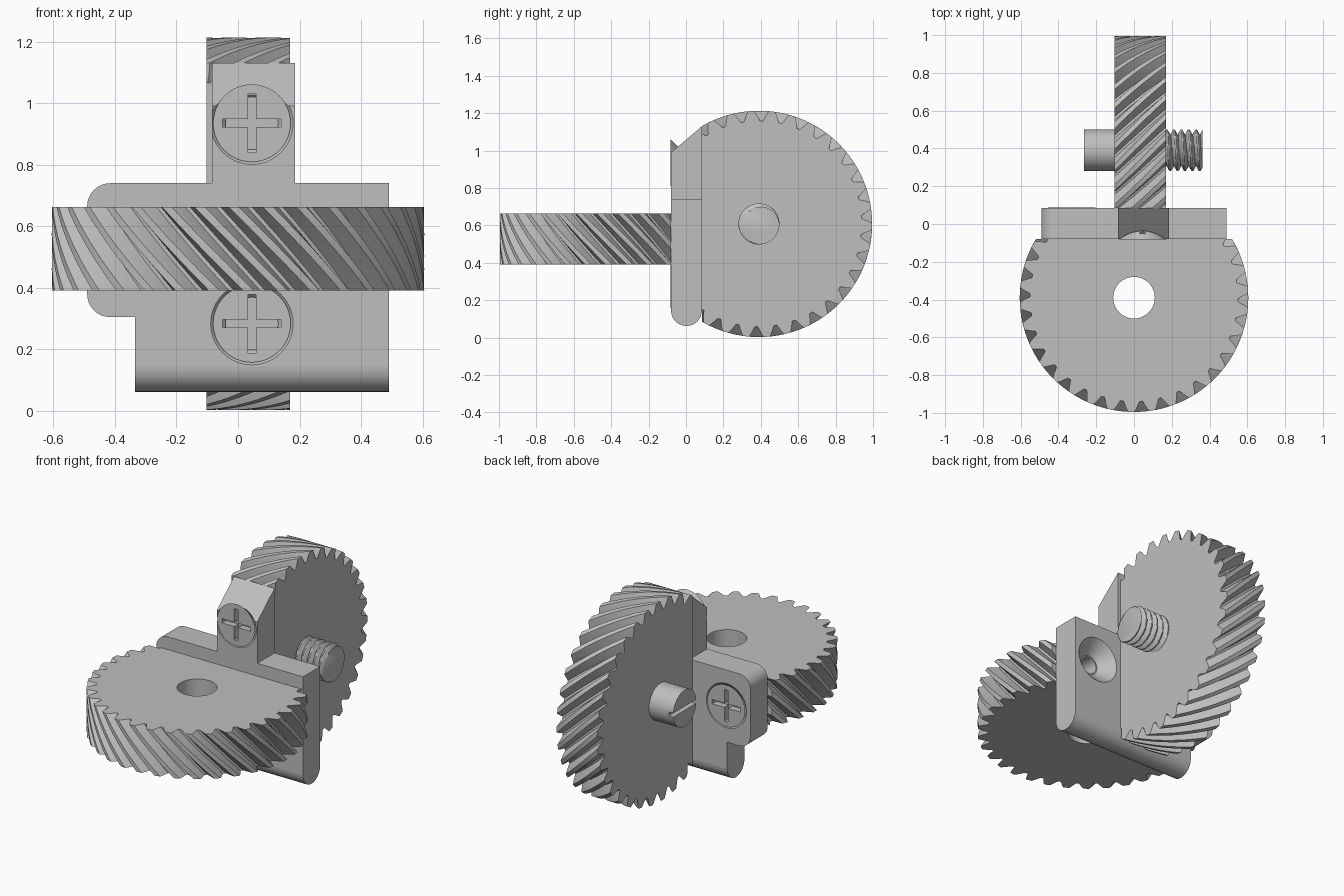
import bpy, bmesh
from math import sin, cos, pi
from mathutils import Vector, Matrix

if "Cube" in bpy.data.objects:
    bpy.data.objects.remove(bpy.data.objects["Cube"], do_unlink=True)

grey = bpy.data.materials.new("plain grey")
grey.use_nodes = True
grey.diffuse_color = (0.52, 0.52, 0.52, 1)
grey.node_tree.nodes["Principled BSDF"].inputs["Base Color"].default_value = grey.diffuse_color


def finish(bm, name):
    bmesh.ops.recalc_face_normals(bm, faces=bm.faces)
    mesh = bpy.data.meshes.new(name)
    bm.to_mesh(mesh)
    bm.free()
    mesh.materials.append(grey)
    obj = bpy.data.objects.new(name, mesh)
    bpy.context.collection.objects.link(obj)
    return obj


def activate(obj):
    bpy.ops.object.select_all(action='DESELECT')
    obj.select_set(True)
    bpy.context.view_layer.objects.active = obj


def smooth(obj):
    activate(obj)
    bpy.ops.object.shade_smooth_by_angle(angle=0.5)


def cut(obj, *cutters, op='DIFFERENCE'):
    for c in cutters:
        activate(obj)
        mod = obj.modifiers.new("cut", 'BOOLEAN')
        mod.operation, mod.object, mod.solver = op, c, 'EXACT'
        bpy.ops.object.modifier_apply(modifier=mod.name)
        bpy.data.objects.remove(c, do_unlink=True)


def cone(name, start, end, r1, r2, segs=48):
    a, b = Vector(start), Vector(end)
    bm = bmesh.new()
    turn = (b - a).to_track_quat('Z', 'Y').to_matrix().to_4x4()
    bmesh.ops.create_cone(bm, cap_ends=True, segments=segs, radius1=r1, radius2=r2,
                          depth=(b - a).length, matrix=Matrix.Translation((a + b) / 2) @ turn)
    return finish(bm, name)


def box(name, centre, size):
    bm = bmesh.new()
    bmesh.ops.create_cube(bm, size=1, matrix=Matrix.Translation(centre) @ Matrix.Diagonal((*size, 1)))
    return finish(bm, name)


def prism(name, points, offset):
    bm = bmesh.new()
    face = bm.faces.new([bm.verts.new(p) for p in points])
    new = bmesh.ops.extrude_face_region(bm, geom=[face])["geom"]
    bmesh.ops.translate(bm, vec=offset, verts=[v for v in new if isinstance(v, bmesh.types.BMVert)])
    return finish(bm, name)


def loft(name, rings, matrix):
    """Skin a stack of equal rings and cap both ends."""
    bm = bmesh.new()
    loops = [[bm.verts.new(p) for p in ring] for ring in rings]
    n = len(loops[0])
    for a, b in zip(loops, loops[1:]):
        for i in range(n):
            bm.faces.new((a[i], a[(i + 1) % n], b[(i + 1) % n], b[i]))
    bm.faces.new(loops[0])
    bm.faces.new(loops[-1])
    bm.transform(matrix)
    return finish(bm, name)


def helical_gear(name, matrix, teeth=34, width=0.272, twist=-0.45, layers=12):
    tooth = [(0, .55), (.16, .55), (.36, .59), (.44, .605), (.74, .605), (.82, .59)]
    rings = []
    for k in range(layers + 1):
        t = k / layers
        ring = []
        for i in range(teeth):
            for f, r in tooth:
                a = 2 * pi * (i + f) / teeth + twist * (t - 0.5)
                ring.append((r * cos(a), r * sin(a), width * (t - 0.5)))
        rings.append(ring)
    return loft(name, rings, matrix)


FRONT, BACK = -0.08, 0.085
THICK = BACK - FRONT
to_x = Matrix.Rotation(pi / 2, 4, 'Y')

# Gears, each trimmed flat where it meets the bracket
flat_gear = helical_gear("flat_gear", Matrix.Translation((0, -0.39, 0.527)))
cut(flat_gear, box("trim", (0, FRONT + 0.5, 0.5), (2, 1, 1)),
    cone("bore", (0, -0.39, 0.2), (0, -0.39, 0.9), 0.11, 0.11),
    cone("pilot", (0.33, -0.3, 0.525), (0.33, 0.1, 0.525), 0.05, 0.05))
upright_gear = helical_gear("upright_gear", Matrix.Translation((0.033, 0.39, 0.608)) @ to_x)
cut(upright_gear, box("trim", (0, BACK - 0.5, 0.6), (1, 1, 2)))

# Bracket plate with two rounded corners
R = 0.075
low = 0.145
outline = [(0.49, low), (0.49, 0.74)]
for cz, start in ((0.74 - R, 0.5), (0.305 + R, 1.0)):
    for k in range(9):
        a = pi * (start + k / 16)
        outline.append((-0.49 + R + R * cos(a), cz + R * sin(a)))
outline += [(-0.335, 0.305), (-0.335, low)]
plate = prism("bracket_plate", [(x, FRONT, z) for x, z in outline], (0, THICK, 0))

# Rounded lower lip
mid = (FRONT + BACK) / 2
lip = [(-0.335, mid + THICK / 2 * cos(pi * k / 16), low - THICK / 2 * sin(pi * k / 16))
       for k in range(17)]
lower_lip = prism("bracket_lower_lip", lip, (0.825, 0, 0))

# Upper post with a sloping top
profile = [(FRONT, 0.74), (FRONT, 0.99), (BACK, 1.13), (BACK, 0.74)]
post = prism("bracket_post", [(-0.085, y, z) for y, z in profile], (0.27, 0, 0))


def countersink(x, z, side):
    face = FRONT if side < 0 else BACK
    return cone("sink", (x, face + side * 0.004, z), (x, face - side * 0.076, z), 0.138, 0.058)


def cross_screw(name, x, z, side):
    face = (FRONT if side < 0 else BACK) + side * 0.002
    head = cone(name, (x, face, z), (x, face - side * 0.075, z), 0.126, 0.051)
    cut(head, box("slot", (x, face, z), (0.19, 0.08, 0.026)),
        box("slot", (x, face, z), (0.026, 0.08, 0.19)))
    smooth(head)


# Countersunk holes; one stays empty
cut(post, countersink(0.045, 0.935, -1))
cut(plate, countersink(0.045, 0.284, -1), countersink(-0.33, 0.525, 1),
    countersink(0.33, 0.525, 1),
    cone("pilot", (0.33, -0.3, 0.525), (0.33, 0.2, 0.525), 0.05, 0.05))
cross_screw("upper_screw", 0.045, 0.935, -1)
cross_screw("lower_screw", 0.045, 0.284, -1)
cross_screw("rear_screw", -0.33, 0.525, 1)

# Axle bolt: slotted head on one side, helical thread on the other
head = cone("axle_head", (-0.265, 0.39, 0.608), (-0.1, 0.39, 0.608), 0.11, 0.11)
cut(head, box("slot", (-0.265, 0.39, 0.608), (0.06, 0.4, 0.024)))
pitch, length, steps, segs = 0.039, 0.2, 50, 36
rings = []
for k in range(steps + 1):
    h = length * k / steps
    ring = []
    for i in range(segs):
        phase = (h / pitch - i / segs) % 1
        r = 0.082 + 0.028 * min(1, 2.6 * abs(phase - 0.5))
        a = 2 * pi * i / segs
        ring.append((r * cos(a), r * sin(a), h))
    rings.append(ring)
thread = loft("axle_thread", rings, Matrix.Translation((0.163, 0.39, 0.608)) @ to_x)

for obj in (flat_gear, upright_gear, plate, lower_lip, post, head, thread):
    smooth(obj)
